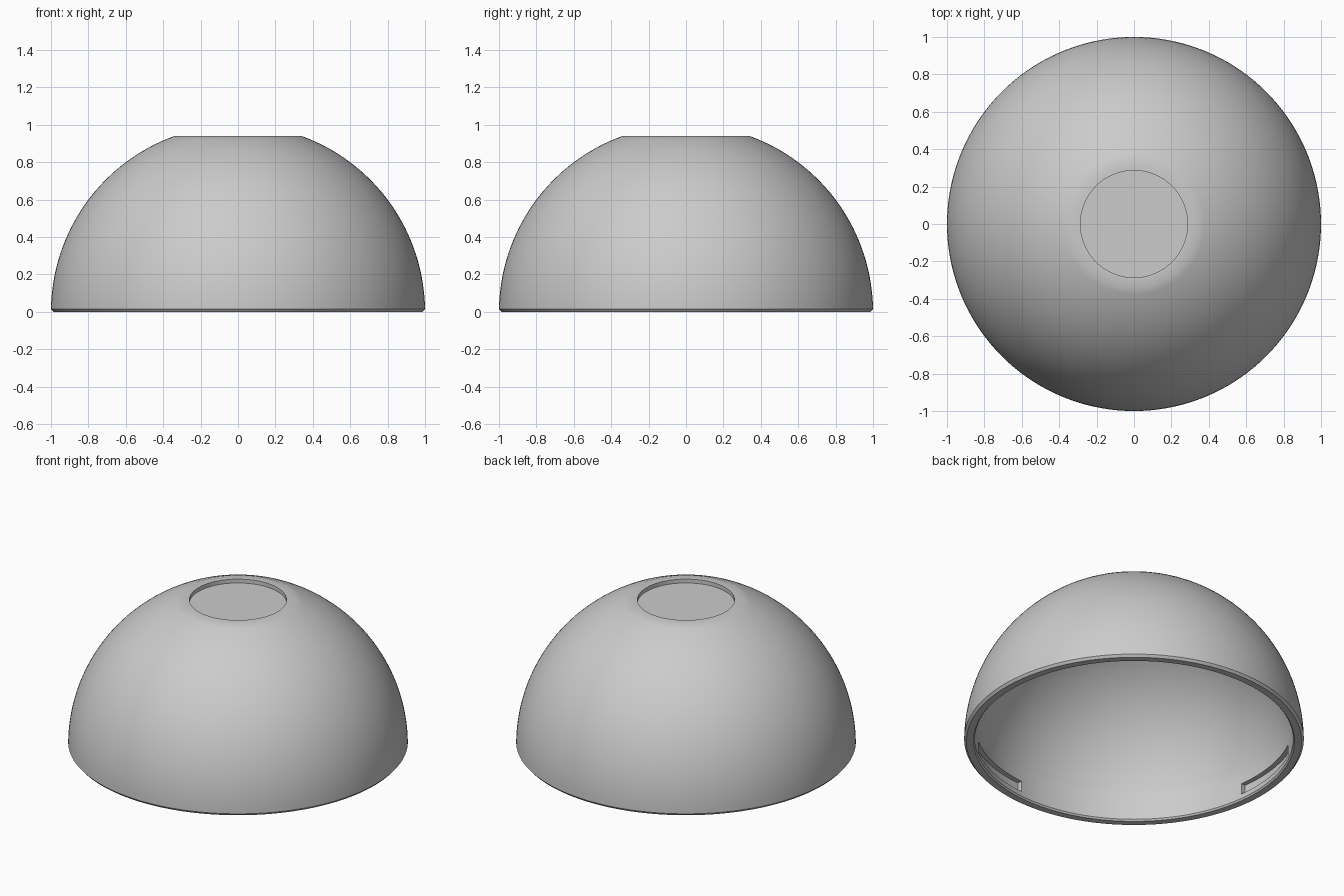
import bpy
import bmesh
from math import sin, cos, radians, degrees, atan2, asin, acos, sqrt, tau

SEGMENTS = 144
OUTER, INNER, WALL = 1.0, 0.952, 0.937
TOP, FLOOR, CEILING = 0.94, 0.915, 0.87
SLOT_LOW, SLOT_HIGH, SLOT_DEPTH = 0.04, 0.11, 0.03

cube = bpy.data.objects.get("Cube")
if cube:
    bpy.data.objects.remove(cube, do_unlink=True)

grey = bpy.data.materials.new("light_grey")
grey.use_nodes = True
colour = (0.6, 0.6, 0.6, 1)
grey.diffuse_color = colour
grey.node_tree.nodes["Principled BSDF"].inputs["Base Color"].default_value = colour


def arc(radius, start, end, steps):
    """Points on a circle about the origin, as (radius, height)."""
    angles = [start + (end - start) * i / steps for i in range(steps + 1)]
    return [(radius * cos(a), radius * sin(a)) for a in angles]


# Cross-section: sunken disc, flat rim, outer dome, bevelled edge, inner wall, ceiling
profile = [(0, FLOOR), (0.286, FLOOR), (0.286, TOP)]
profile += arc(OUTER, asin(TOP / OUTER), asin(0.015), 32)
profile += [(0.987, 0), (0.945, 0), (WALL, 0.01), (WALL, SLOT_LOW), (WALL, SLOT_HIGH)]
profile += arc(INNER, acos(WALL / INNER), asin(CEILING / INNER), 26)
profile += [(0, CEILING)]

bm = bmesh.new()
verts = [bm.verts.new((r, 0, z)) for r, z in profile]
edges = [bm.edges.new(pair) for pair in zip(verts, verts[1:])]
bmesh.ops.spin(bm, geom=verts + edges, cent=(0, 0, 0), axis=(0, 0, 1),
               angle=tau, steps=SEGMENTS, use_duplicate=False)
bmesh.ops.remove_doubles(bm, verts=bm.verts, dist=0.0001)
bmesh.ops.recalc_face_normals(bm, faces=bm.faces)


def in_slot(face):
    c = face.calc_center_median()
    turn = degrees(atan2(c.y, c.x)) % 120
    return (SLOT_LOW < c.z < SLOT_HIGH and sqrt(c.x ** 2 + c.y ** 2) < 0.95
            and 35 < turn < 67.5)


# Three locking slots pushed outward into the inner wall
slot_faces = [f for f in bm.faces if in_slot(f)]
pushed = bmesh.ops.extrude_face_region(bm, geom=slot_faces)["geom"]
for v in (g for g in pushed if isinstance(g, bmesh.types.BMVert)):
    v.co.xy *= (WALL + SLOT_DEPTH) / WALL
bmesh.ops.delete(bm, geom=[f for f in slot_faces if f.is_valid], context="FACES")
bmesh.ops.recalc_face_normals(bm, faces=bm.faces)

mesh = bpy.data.meshes.new("dome_shell")
bm.to_mesh(mesh)
bm.free()
mesh.materials.append(grey)
dome = bpy.data.objects.new("dome_shell", mesh)
bpy.context.collection.objects.link(dome)

bpy.ops.object.select_all(action="DESELECT")
dome.select_set(True)
bpy.context.view_layer.objects.active = dome
bpy.ops.object.shade_smooth_by_angle(angle=radians(30))
